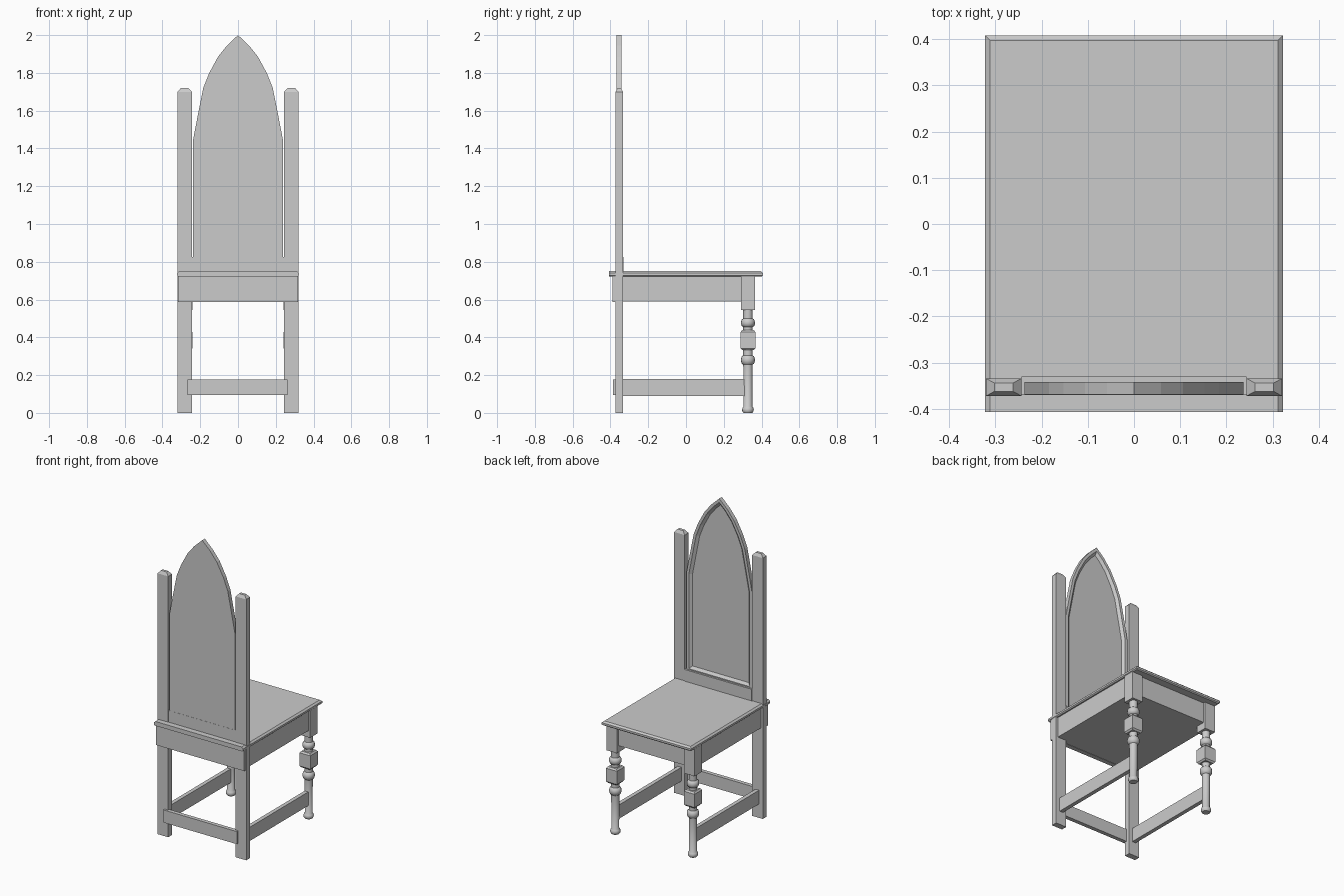
import bpy, bmesh, math

if "Cube" in bpy.data.objects:
    bpy.data.objects.remove(bpy.data.objects["Cube"])


def finish(name, bm, mirror=False, smooth=False):
    bmesh.ops.recalc_face_normals(bm, faces=bm.faces)
    mesh = bpy.data.meshes.new(name)
    bm.to_mesh(mesh)
    bm.free()
    ob = bpy.data.objects.new(name, mesh)
    bpy.context.collection.objects.link(ob)
    if mirror:
        ob.modifiers.new("Mirror", 'MIRROR').use_mirror_merge = False
    if smooth:
        bpy.context.view_layer.objects.active = ob
        ob.select_set(True)
        bpy.ops.object.shade_smooth_by_angle(angle=math.radians(40))
        ob.select_set(False)
    return ob


def skin(name, rings, **kw):
    """Join closed rings of points into a capped solid."""
    bm = bmesh.new()
    loops = [[bm.verts.new(p) for p in ring] for ring in rings]
    n = len(loops[0])
    for a, b in zip(loops, loops[1:]):
        for i in range(n):
            j = (i + 1) % n
            bm.faces.new((a[i], a[j], b[j], b[i]))
    bm.faces.new(loops[0][::-1])
    bm.faces.new(loops[-1])
    return finish(name, bm, **kw)


def block(name, *levels, **kw):
    """Stack of rectangles, each (x0, x1, y0, y1, z)."""
    return skin(name, [[(x0, y0, z), (x1, y0, z), (x1, y1, z), (x0, y1, z)]
                       for x0, x1, y0, y1, z in levels], **kw)


def box(name, x0, x1, y0, y1, z0, z1, **kw):
    return block(name, (x0, x1, y0, y1, z0), (x0, x1, y0, y1, z1), **kw)


def turned(name, cx, cy, profile, sides=16, **kw):
    angles = [2 * math.pi * i / sides for i in range(sides)]
    return skin(name, [[(cx + r * math.cos(a), cy + r * math.sin(a), z) for a in angles]
                       for r, z in profile], smooth=True, **kw)


# Seat with chamfered sides and front, plain at the back
block("seat",
      (-0.315, 0.315, -0.407, 0.402, 0.722), (-0.322, 0.322, -0.407, 0.408, 0.728),
      (-0.322, 0.322, -0.407, 0.408, 0.74), (-0.311, 0.311, -0.407, 0.397, 0.75))

# Apron
box("apron", -0.307, 0.307, -0.38, 0.352, 0.59, 0.724)
box("back_apron", -0.318, 0.318, -0.39, -0.36, 0.588, 0.724)

# Back posts with chamfered tops
block("back_post",
      (0.243, 0.32, -0.372, -0.334, 0), (0.243, 0.32, -0.372, -0.334, 1.70),
      (0.262, 0.302, -0.362, -0.344, 1.72), mirror=True)

# Front legs: square blocks on a turned column
LX, LY = 0.28, 0.328
box("front_leg_top", LX - 0.038, LX + 0.038, LY - 0.038, LY + 0.038, 0.545, 0.724, mirror=True)


def square(h, z):
    return (LX - h, LX + h, LY - h, LY + h, z)


block("front_leg_block", square(0.031, 0.332), square(0.039, 0.342),
      square(0.039, 0.428), square(0.031, 0.438), mirror=True)
turned("front_leg", LX, LY, [
    (0.024, 0.0), (0.030, 0.009), (0.031, 0.018), (0.028, 0.028), (0.023, 0.034),
    (0.025, 0.255), (0.033, 0.262), (0.037, 0.275), (0.037, 0.285), (0.033, 0.298),
    (0.025, 0.305), (0.025, 0.455), (0.033, 0.460), (0.037, 0.472), (0.037, 0.482),
    (0.033, 0.494), (0.025, 0.500), (0.025, 0.55)], mirror=True)

# Stretchers
box("side_stretcher", 0.267, 0.293, -0.355, LY, 0.09, 0.18, mirror=True)
box("back_stretcher", -0.268, 0.262, -0.386, -0.36, 0.095, 0.177)

# Bottom rail of the back
box("back_rail", -0.243, 0.243, -0.37, -0.33, 0.74, 0.826)

# Pointed arch panel with a moulded recess on the seat side
half = [(0.237, 0.815), (0.237, 1.45), (0.21, 1.59), (0.184, 1.72),
        (0.152, 1.80), (0.106, 1.885), (0.058, 1.945)]
outline = half + [(0, 2.0)] + [(-x, z) for x, z in reversed(half)]
arch = skin("arched_panel", [[(x, y, z) for x, z in outline] for y in (-0.369, -0.342)])
bm = bmesh.new()
bm.from_mesh(arch.data)
bm.faces.ensure_lookup_table()
face = max(bm.faces, key=lambda f: f.calc_center_median().y)
for width, depth in ((0.018, 0.0), (0.006, -0.006), (0.010, -0.009)):
    bmesh.ops.inset_region(bm, faces=[face], thickness=width, depth=depth, use_even_offset=True)
bm.to_mesh(arch.data)
bm.free()
